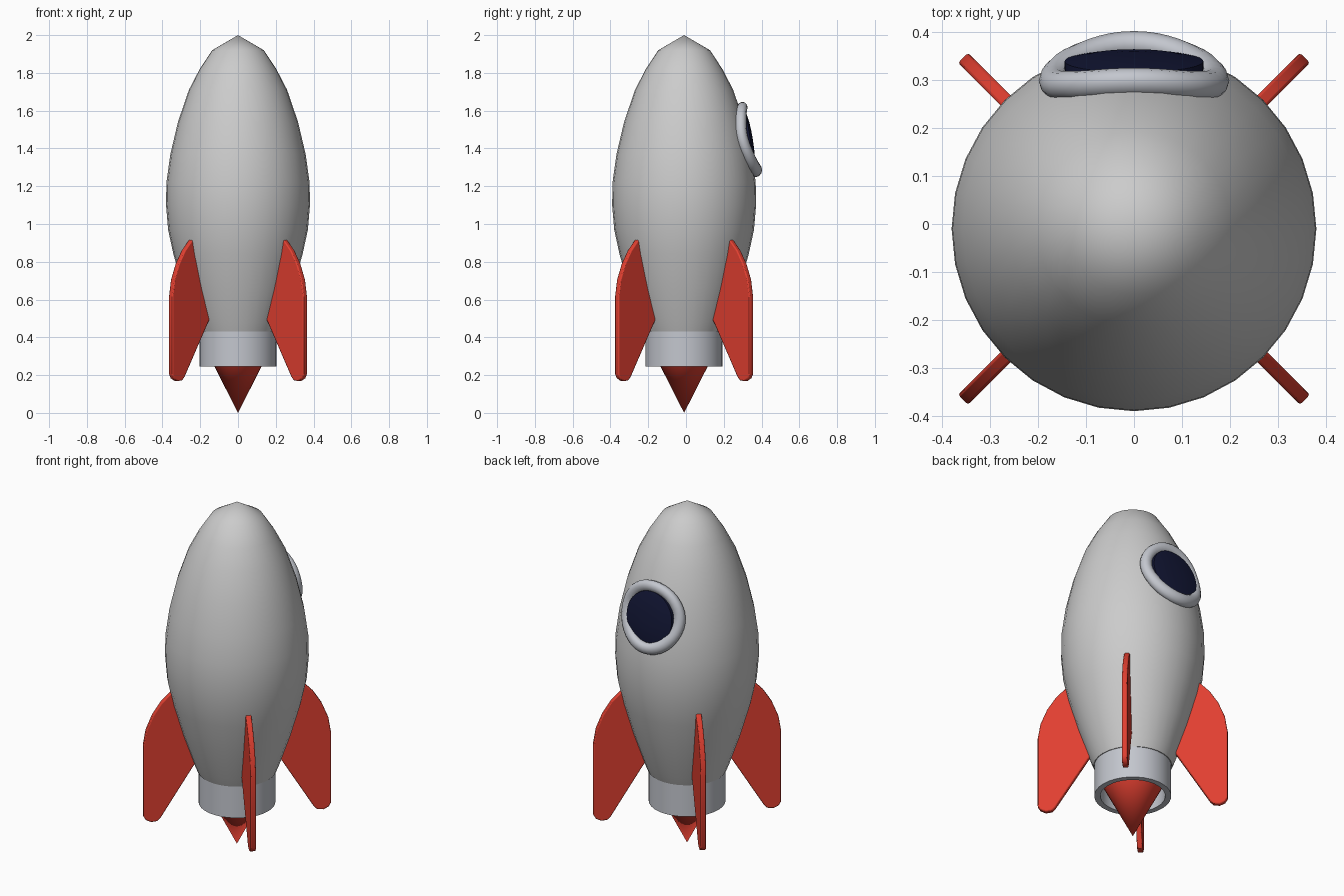
import bpy, bmesh, math
from mathutils import Matrix, Vector

if "Cube" in bpy.data.objects:
    bpy.data.objects.remove(bpy.data.objects["Cube"])

CY = -0.01  # rocket axis in y


def material(name, rgb):
    m = bpy.data.materials.new(name)
    m.diffuse_color = (*rgb, 1)
    m.use_nodes = True
    m.node_tree.nodes["Principled BSDF"].inputs["Base Color"].default_value = m.diffuse_color
    return m


RED = material("red", (0.75, 0.05, 0.03))
STEEL = material("steel", (0.55, 0.57, 0.62))
NAVY = material("navy", (0.006, 0.008, 0.035))


def finish(name, bm, mat=None, angle=35):
    bmesh.ops.remove_doubles(bm, verts=bm.verts, dist=1e-5)
    bmesh.ops.recalc_face_normals(bm, faces=bm.faces)
    me = bpy.data.meshes.new(name)
    bm.to_mesh(me)
    bm.free()
    ob = bpy.data.objects.new(name, me)
    bpy.context.collection.objects.link(ob)
    if mat:
        me.materials.append(mat)
    bpy.ops.object.select_all(action='DESELECT')
    ob.select_set(True)
    bpy.context.view_layer.objects.active = ob
    bpy.ops.object.shade_smooth_by_angle(angle=math.radians(angle))
    return ob


def grid(bm, rings, close=False):
    """Skin a list of closed point rings."""
    rows = [[bm.verts.new(p) for p in r] for r in rings]
    n = len(rows[0])
    pairs = list(zip(rows, rows[1:])) + ([(rows[-1], rows[0])] if close else [])
    for a, b in pairs:
        for i in range(n):
            j = (i + 1) % n
            bm.faces.new((a[i], a[j], b[j], b[i]))
    return rows


def lathe(name, profile, mat=None, close=False, segs=32, angle=35):
    bm = bmesh.new()
    grid(bm, [[(r * math.cos(i * math.tau / segs), CY + r * math.sin(i * math.tau / segs), z)
               for i in range(segs)] for r, z in profile], close)
    bmesh.ops.remove_doubles(bm, verts=bm.verts, dist=1e-5)
    bmesh.ops.dissolve_degenerate(bm, edges=bm.edges, dist=1e-6)
    return finish(name, bm, mat, angle)


# Hull
HULL = [(0, 2.0), (0.137, 1.92), (0.203, 1.82), (0.26, 1.71), (0.318, 1.54), (0.358, 1.37),
        (0.379, 1.22), (0.381, 1.1), (0.37, 0.97), (0.342, 0.84), (0.29, 0.66),
        (0.228, 0.48), (0.208, 0.43), (0, 0.43)]
lathe("hull", HULL, angle=45)

# Hollow exhaust collar and inner cone
lathe("exhaust_collar", [(0.204, 0.435), (0.204, 0.245), (0.172, 0.245), (0.172, 0.435)],
      STEEL, close=True)
lathe("exhaust_cone", [(0, 0), (0.165, 0.325), (0, 0.325)], RED)

# Four diagonal fins
FIN = [(0.30, 0.90), (0.352, 0.92), (0.41, 0.86), (0.455, 0.79), (0.49, 0.705), (0.505, 0.615),
       (0.505, 0.205), (0.492, 0.182), (0.463, 0.168), (0.43, 0.172), (0.412, 0.19),
       (0.238, 0.475), (0.20, 0.53)]
for k in range(4):
    bm = bmesh.new()
    T = 0.015
    rows = grid(bm, [[(r, s, z) for r, z in FIN] for s in (-T, T)])
    for row in rows:
        bm.faces.new(row)
    bm.transform(Matrix.Translation((0, CY, 0)) @ Matrix.Rotation(math.radians(45 + 90 * k), 4, 'Z'))
    fin = finish(f"fin_{k + 1}", bm, RED)
    bev = fin.modifiers.new("bevel", 'BEVEL')
    bev.width, bev.segments = 0.006, 2
    bev.limit_method, bev.angle_limit = 'ANGLE', math.radians(60)


def hull_radius(z):
    for (r1, z1), (r2, z2) in zip(HULL, HULL[1:]):
        if z2 <= z <= z1:
            return r1 + (r2 - r1) * (z1 - z) / (z1 - z2)


# Porthole frame: a tube wrapped onto the hull
WZ, R, N, M = 1.447, 0.165, 40, 12


def frame_point(t):
    x, z = R * math.cos(t), WZ + R * math.sin(t)
    return Vector((x, CY + math.sqrt(hull_radius(z) ** 2 - x * x) + 0.012, z))


out = Vector((0, 1, 0.16)).normalized()
rings = []
for i in range(N):
    t = i * math.tau / N
    side = Vector((math.cos(t), 0, math.sin(t)))
    rings.append([frame_point(t) + 0.034 * math.cos(a) * side + 0.031 * math.sin(a) * out
                  for a in (j * math.tau / M for j in range(M))])
bm = bmesh.new()
grid(bm, rings, close=True)
finish("porthole_frame", bm, STEEL, 60)

# Slightly domed glass
bm = bmesh.new()
rings = []
for rad, y in ((0.145, 0.25), (0.145, 0.340), (0.10, 0.349), (0.05, 0.353), (0, 0.354)):
    rings.append([(rad * math.cos(t), y - 0.16 * rad * math.sin(t), WZ + rad * math.sin(t))
                  for t in (i * math.tau / N for i in range(N))])
grid(bm, rings)
bmesh.ops.remove_doubles(bm, verts=bm.verts, dist=1e-5)
bmesh.ops.dissolve_degenerate(bm, edges=bm.edges, dist=1e-6)
finish("porthole_glass", bm, NAVY, 40)
